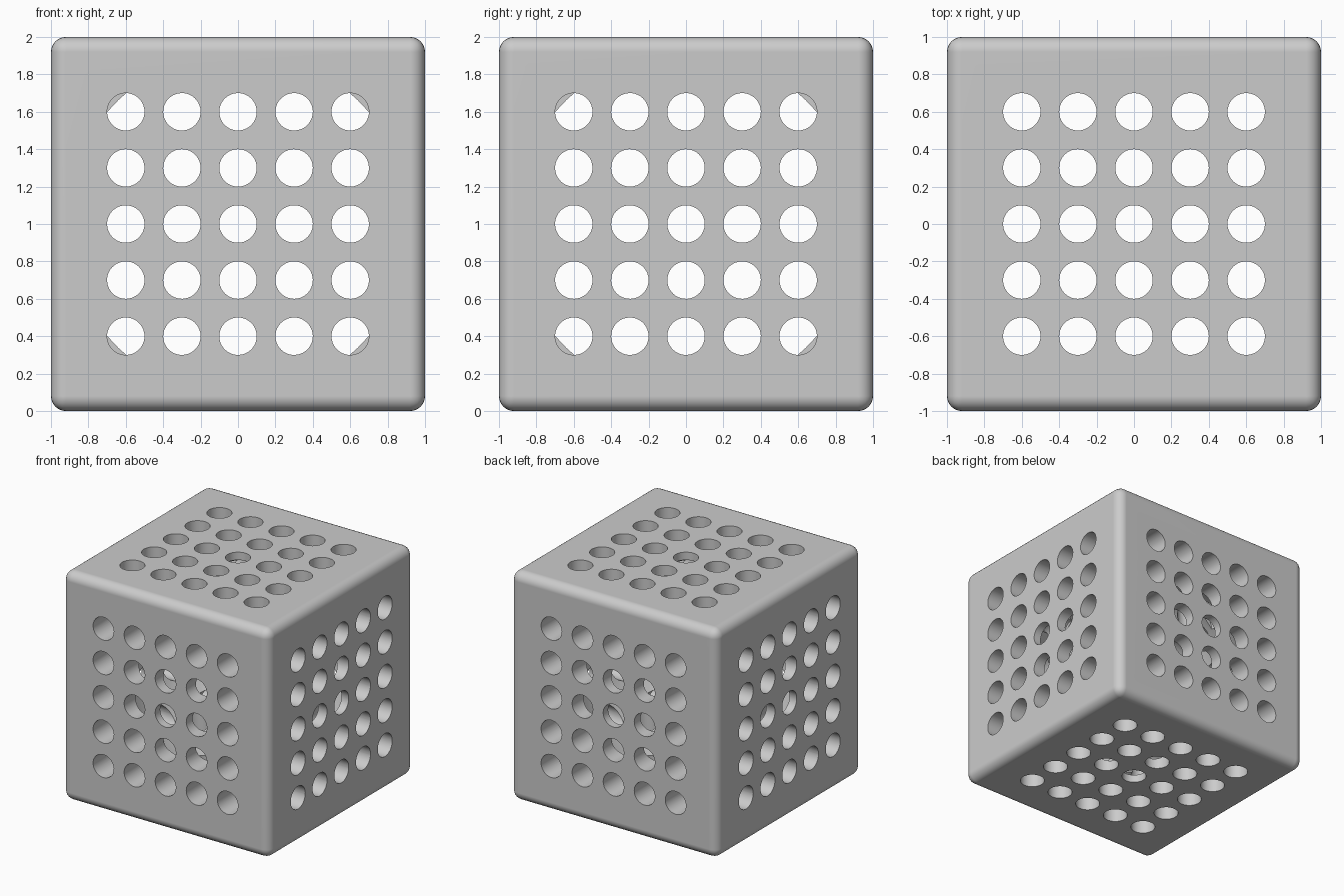
import bpy
import bmesh
import math
from mathutils import Matrix, Vector

default_cube = bpy.data.objects.get("Cube")
if default_cube:
    bpy.data.objects.remove(default_cube, do_unlink=True)

HOLE_RADIUS = 0.1
PITCH = 0.3
CAVITY_RADIUS = 0.937
STEPS = [PITCH * i for i in range(-2, 3)]

# Single grey material
grey = bpy.data.materials.new("light_grey")
grey.use_nodes = True
colour = (0.6, 0.6, 0.6, 1)
grey.diffuse_color = colour
grey.node_tree.nodes["Principled BSDF"].inputs["Base Color"].default_value = colour


def make_object(name, bm):
    mesh = bpy.data.meshes.new(name)
    bm.to_mesh(mesh)
    bm.free()
    mesh.materials.append(grey)
    obj = bpy.data.objects.new(name, mesh)
    obj.location.z = 1
    bpy.context.collection.objects.link(obj)
    return obj


def drill_grid(name, turn, spans, spin):
    """A grid of parallel drills, each covering the given spans of its axis."""
    bm = bmesh.new()
    for u in STEPS:
        for v in STEPS:
            for low, high in spans:
                centre = Vector((u, v, (low + high) / 2))
                place = turn @ Matrix.Translation(centre) @ Matrix.Rotation(spin, 4, "Z")
                bmesh.ops.create_cone(bm, cap_ends=True, segments=40,
                                      radius1=HOLE_RADIUS, radius2=HOLE_RADIUS,
                                      depth=high - low, matrix=place)
    return make_object(name, bm)


def apply_modifier(obj, modifier):
    bpy.context.view_layer.objects.active = obj
    bpy.ops.object.modifier_apply(modifier=modifier.name)


def cut(obj, cutter):
    cutter.hide_render = True
    modifier = obj.modifiers.new("cut", "BOOLEAN")
    modifier.operation = "DIFFERENCE"
    modifier.solver = "EXACT"
    modifier.object = cutter
    apply_modifier(obj, modifier)
    bpy.data.objects.remove(cutter, do_unlink=True)


# Rounded block
bm = bmesh.new()
bmesh.ops.create_cube(bm, size=2)
bmesh.ops.bevel(bm, geom=bm.edges[:], offset=0.08, segments=6,
                profile=0.5, affect="EDGES")
block = make_object("perforated_block", bm)

# Round hollow inside
bm = bmesh.new()
bmesh.ops.create_uvsphere(bm, u_segments=64, v_segments=32, radius=CAVITY_RADIUS)
cut(block, make_object("cavity_cutter", bm))

# Vertical holes run through; side holes open into the hollow
through = [(-1.2, 1.2)]
from_both_sides = [(-1.2, -0.17), (0.17, 1.2)]
quarter = math.pi / 2
cut(block, drill_grid("vertical_drills", Matrix.Identity(4), through, 0))
cut(block, drill_grid("front_drills", Matrix.Rotation(quarter, 4, "X"),
                      from_both_sides, 0.03))
cut(block, drill_grid("side_drills", Matrix.Rotation(quarter, 4, "Y"),
                      from_both_sides, 0.05))

# Smooth curves with crisp hole rims and flat sides
bpy.ops.object.select_all(action="DESELECT")
block.select_set(True)
bpy.context.view_layer.objects.active = block
bpy.ops.object.shade_smooth_by_angle(angle=math.radians(30))
weighted = block.modifiers.new("flat_sides", "WEIGHTED_NORMAL")
weighted.keep_sharp = True
